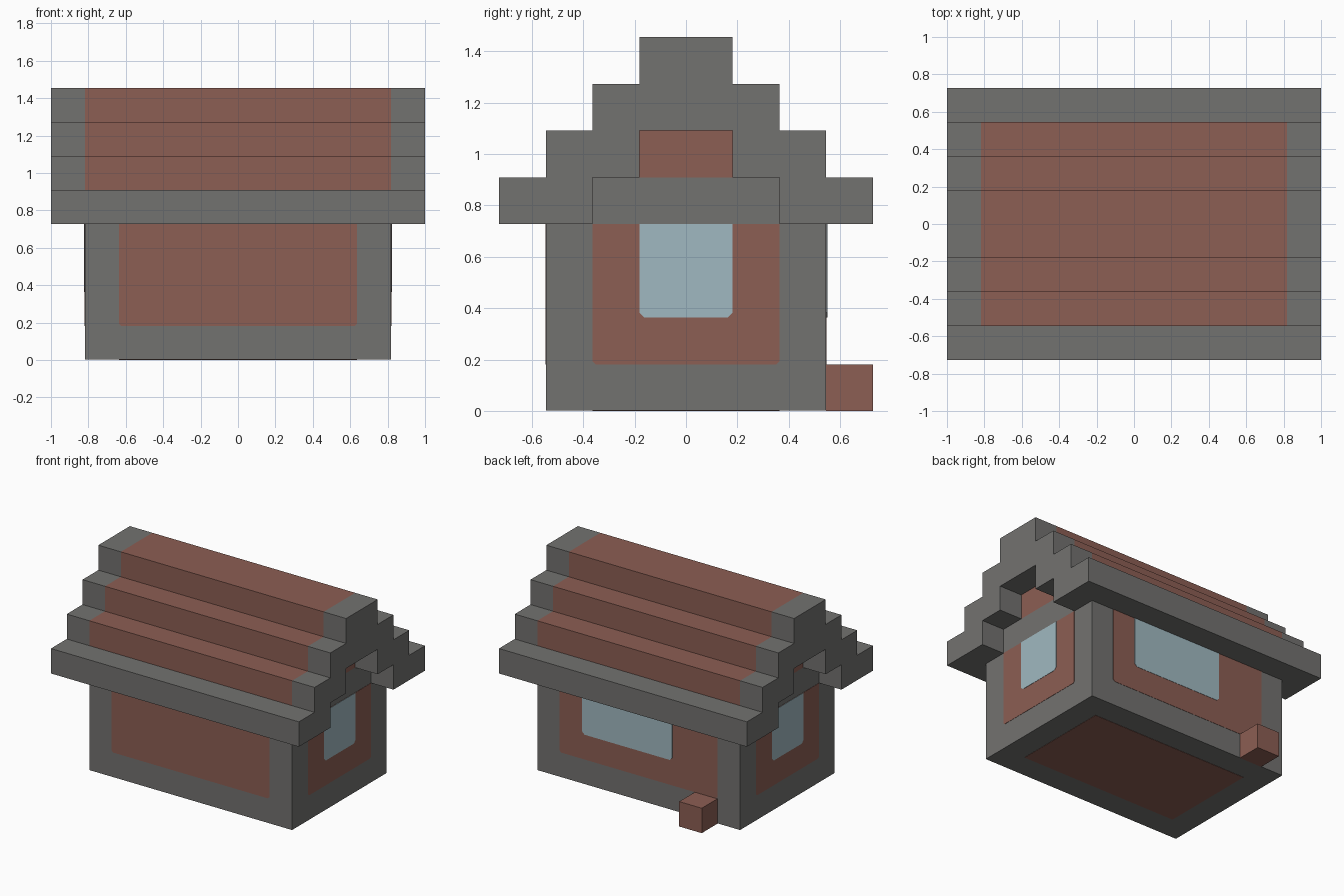
import bpy
import bmesh
from mathutils import Vector

if "Cube" in bpy.data.objects:
    bpy.data.objects.remove(bpy.data.objects["Cube"], do_unlink=True)

U = 2 / 11          # one building block
SKIN = 0.002        # thickness of one painted layer


def material(name, rgb):
    m = bpy.data.materials.new(name)
    m.use_nodes = True
    colour = (*rgb, 1)
    m.diffuse_color = colour
    bsdf = next(n for n in m.node_tree.nodes if n.type == "BSDF_PRINCIPLED")
    bsdf.inputs["Base Color"].default_value = colour
    bsdf.inputs["Roughness"].default_value = 0.9
    return m


STONE = material("stone grey", (0.171, 0.168, 0.162))
BRICK = material("brick red", (0.262, 0.112, 0.087))
GLASS = material("pale blue glass", (0.352, 0.485, 0.533))


def prism(name, outline, sweep, mat):
    """Extrude a closed 3D outline along the sweep vector."""
    bm = bmesh.new()
    face = bm.faces.new([bm.verts.new(p) for p in outline])
    top = bmesh.ops.extrude_face_region(bm, geom=[face], use_keep_orig=True)
    moved = [g for g in top["geom"] if isinstance(g, bmesh.types.BMVert)]
    bmesh.ops.translate(bm, verts=moved, vec=sweep)
    bmesh.ops.recalc_face_normals(bm, faces=bm.faces)
    mesh = bpy.data.meshes.new(name)
    bm.to_mesh(mesh)
    bm.free()
    mesh.materials.append(mat)
    obj = bpy.data.objects.new(name, mesh)
    bpy.context.collection.objects.link(obj)
    return obj


def box(name, x, y, z, mat):
    """Box from (min, max) ranges."""
    outline = [(x[0], y[0], z[0]), (x[1], y[0], z[0]),
               (x[1], y[1], z[0]), (x[0], y[1], z[0])]
    return prism(name, outline, Vector((0, 0, z[1] - z[0])), mat)


def wall_plate(name, normal, dist, span, z, mat, layers, clip):
    """Thin plate on a wall, with clipped lower corners."""
    n = Vector(normal)
    side = Vector((abs(n.y), abs(n.x), 0))
    a, b = span
    flat = [(a + clip, z[0]), (b - clip, z[0]), (b, z[0] + clip),
            (b, z[1]), (a, z[1]), (a, z[0] + clip)]
    outline = [n * dist + side * s + Vector((0, 0, h)) for s, h in flat]
    return prism(name, outline, n * SKIN * layers, mat)


def stepped(half, base, count):
    """Right-hand stair outline rising towards the ridge, in blocks."""
    pts = []
    for i in range(count):
        pts += [(half - i, base + i), (half - i, base + i + 1)]
    return pts


def mirrored(pts):
    return [(-y, z) for y, z in reversed(pts)]


def at_x(x, pts):
    return [(x, y * U, z * U) for y, z in pts]


# Walls
HX, HY = 4.5 * U, 3 * U
box("walls", (-HX, HX), (-HY, HY), (SKIN, 4 * U), STONE)
box("floor_panel", (-3.5 * U, 3.5 * U), (-2 * U, 2 * U), (0, SKIN), BRICK)

# Brick panels and windows
TALL, PANE = (U, 4 * U), (2 * U, 4 * U)
for label, s in (("front", -1), ("back", 1)):
    wall_plate(label + "_brick_panel", (0, s, 0), HY,
               (-3.5 * U, 3.5 * U), TALL, BRICK, 1, 0.012)
wall_plate("back_window", (0, 1, 0), HY,
           (-1.5 * U, 2.5 * U), PANE, GLASS, 2, 0.02)
for label, s in (("left", 1), ("right", -1)):
    wall_plate(label + "_brick_panel", (s, 0, 0), HX,
               (-2 * U, 2 * U), TALL, BRICK, 1, 0.012)
    wall_plate(label + "_window", (s, 0, 0), HX,
               (-U, U), PANE, GLASS, 2, 0.02)

# Roof: stone eaves course with stepped brick above
box("eaves_course", (-HX, HX), (-4 * U, 4 * U), (4 * U, 5 * U), STONE)
stairs = stepped(3, 5, 3)
prism("brick_roof", at_x(-HX, stairs + mirrored(stairs)),
      Vector((2 * HX, 0, 0)), BRICK)

# Stepped stone arches overhanging both gables
outer = stepped(4, 4, 4)
inner = stepped(2, 4, 2)
arch = outer + mirrored(outer) + [(-y, z) for y, z in inner] \
    + [(y, z) for y, z in reversed(inner)]
for label, s in (("left", 1), ("right", -1)):
    prism(label + "_gable_trim", at_x(s * HX, arch),
          Vector((s * U, 0, 0)), STONE)

# Doorstep block behind the house
box("back_step", (-3.5 * U, -2.5 * U), (HY, 4 * U), (0, U), BRICK)
